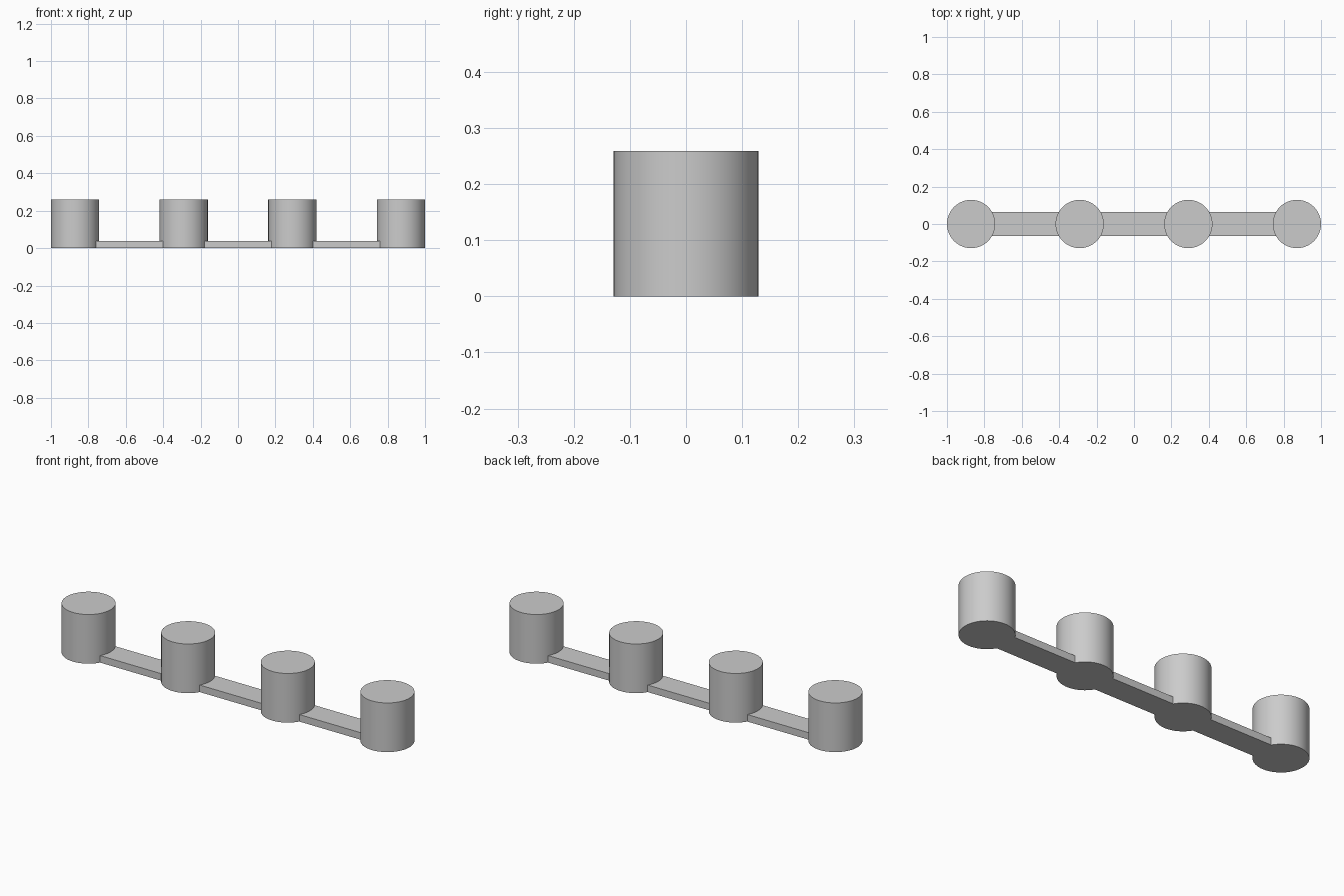
import bpy
import math

cube = bpy.data.objects.get("Cube")
if cube:
    bpy.data.objects.remove(cube, do_unlink=True)

RADIUS = 0.129
HEIGHT = 0.259
SPACING = 2 * (1 - RADIUS) / 3
BAR_WIDTH = 0.128
BAR_HEIGHT = 0.037

grey = bpy.data.materials.new("plain_grey")
grey.use_nodes = True
colour = (0.6, 0.6, 0.6, 1)
grey.diffuse_color = colour
grey.node_tree.nodes["Principled BSDF"].inputs["Base Color"].default_value = colour


def finish(name):
    obj = bpy.context.object
    obj.name = name
    obj.data.materials.append(grey)
    return obj


# Row of four upright cylinders
centres = [(i - 1.5) * SPACING for i in range(4)]
for i, x in enumerate(centres):
    bpy.ops.mesh.primitive_cylinder_add(
        vertices=64, radius=RADIUS, depth=HEIGHT, location=(x, 0, HEIGHT / 2))
    finish(f"post_{i + 1}")
    bpy.ops.object.shade_smooth_by_angle(angle=math.radians(30))

# Flat bars joining neighbours, with corners just inside the cylinder walls
reach = math.sqrt(RADIUS ** 2 - (BAR_WIDTH / 2) ** 2) - 0.002
for i in range(3):
    middle = (centres[i] + centres[i + 1]) / 2
    bpy.ops.mesh.primitive_cube_add(size=1, location=(middle, 0, BAR_HEIGHT / 2))
    bar = finish(f"connecting_bar_{i + 1}")
    bar.scale = (SPACING - 2 * reach, BAR_WIDTH, BAR_HEIGHT)
    bpy.ops.object.transform_apply(location=False, rotation=False, scale=True)
